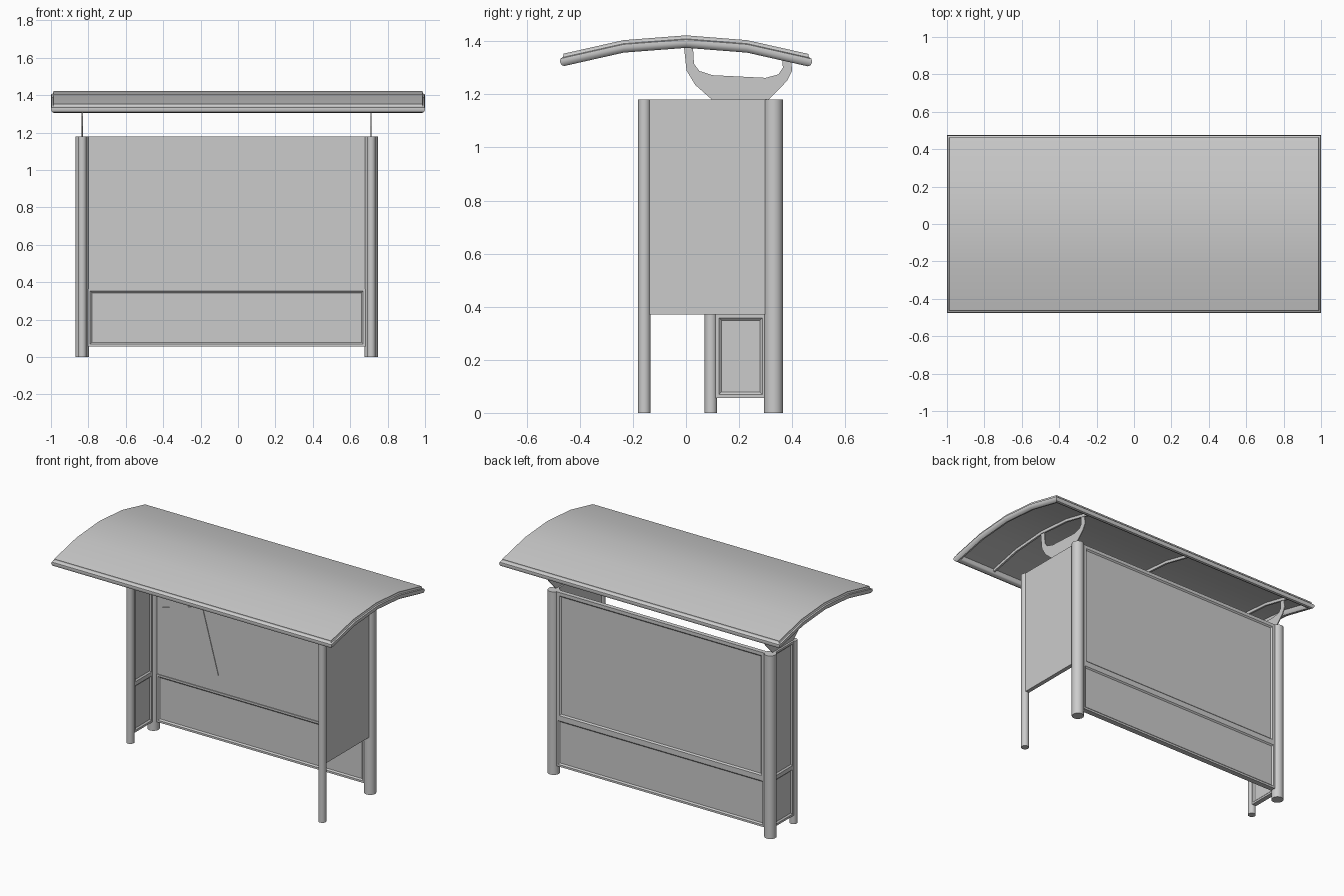
import bpy, bmesh
from mathutils import Vector, Matrix

if "Cube" in bpy.data.objects:
    bpy.data.objects.remove(bpy.data.objects["Cube"])

LEFT, RIGHT, BACK = -0.833, 0.712, 0.33
POST_TOP = 1.18


def finish(name, bm, smooth=False):
    bmesh.ops.recalc_face_normals(bm, faces=bm.faces[:])
    mesh = bpy.data.meshes.new(name)
    bm.to_mesh(mesh)
    bm.free()
    ob = bpy.data.objects.new(name, mesh)
    bpy.context.collection.objects.link(ob)
    if smooth:
        bpy.ops.object.select_all(action='DESELECT')
        ob.select_set(True)
        bpy.context.view_layer.objects.active = ob
        bpy.ops.object.shade_smooth_by_angle(angle=0.7)
    return ob


def post(name, x, y, r):
    bm = bmesh.new()
    bmesh.ops.create_cone(bm, cap_ends=True, segments=20, radius1=r, radius2=r,
                          depth=POST_TOP,
                          matrix=Matrix.Translation((x, y, POST_TOP / 2)))
    finish(name, bm, True)


def panel(name, lo, hi, normals=(), border=0.018, slope=0.012, depth=0.008):
    """Box between two corners, with recessed faces on the given sides."""
    lo, hi = Vector(lo), Vector(hi)
    bm = bmesh.new()
    bmesh.ops.create_cube(bm, size=1)
    for v in bm.verts:
        v.co = (lo + hi) / 2 + v.co * (hi - lo)
    bm.normal_update()
    faces = [f for f in bm.faces
             if any(f.normal.dot(Vector(n)) > 0.9 for n in normals)]
    if faces:
        bmesh.ops.inset_individual(bm, faces=faces, thickness=border)
        bmesh.ops.inset_individual(bm, faces=faces, thickness=slope, depth=-depth)
    finish(name, bm)


def prism(name, x, outline, width):
    """Extrude a (y, z) outline along x, centred on x."""
    bm = bmesh.new()
    f = bm.faces.new([bm.verts.new((x - width / 2, y, z)) for y, z in outline])
    new = bmesh.ops.extrude_face_region(bm, geom=[f])['geom']
    bmesh.ops.translate(bm, vec=(width, 0, 0),
                        verts=[v for v in new if isinstance(v, bmesh.types.BMVert)])
    return finish(name, bm)


# Posts
post("back_post_left", LEFT, BACK, 0.036)
post("back_post_right", RIGHT, BACK, 0.036)
post("front_post_left", LEFT, 0.094, 0.0235)
post("front_post_right", RIGHT, -0.157, 0.0235)

# Back wall: kick panel, main panel
x0, x1 = LEFT + 0.03, RIGHT - 0.03
both_y, both_x = ((0, 1, 0), (0, -1, 0)), ((1, 0, 0), (-1, 0, 0))
panel("back_kick_panel", (x0, BACK - 0.017, 0.057), (x1, BACK + 0.017, 0.365), both_y)
panel("back_wall_panel", (x0, BACK - 0.012, 0.365), (x1, BACK + 0.017, 1.18),
      ((0, 1, 0),), border=0.03)

# Side walls: short framed one on the left, deep raised one on the right
panel("left_kick_panel", (LEFT - 0.015, 0.112, 0.057), (LEFT + 0.015, 0.3, 0.37), both_x)
panel("left_wall_panel", (LEFT - 0.015, 0.112, 0.37), (LEFT + 0.015, 0.3, 1.18), both_x)
panel("right_wall_panel", (RIGHT - 0.013, -0.14, 0.37), (RIGHT + 0.013, 0.3, 1.18))

# Tilted poster on the inside of the back wall
bm = bmesh.new()
bm.faces.new([bm.verts.new((x, BACK - 0.016, z)) for x, z in
              [(-0.64, 0.395), (-0.36, 0.47), (-0.475, 0.885), (-0.76, 0.805)]])
new = bmesh.ops.extrude_face_region(bm, geom=bm.faces[:])['geom']
bmesh.ops.translate(bm, vec=(0, 0.004, 0),
                    verts=[v for v in new if isinstance(v, bmesh.types.BMVert)])
finish("poster", bm)

# Roof section: y stations and top heights
ARC = [(-0.475, 1.35), (-0.235, 1.404), (0, 1.422), (0.23, 1.404), (0.475, 1.349)]


def arc(inset, drop):
    pts = [(y, z - drop) for y, z in ARC]
    pts[0] = (pts[0][0] + inset, pts[0][1] + inset * 0.22)
    pts[-1] = (pts[-1][0] - inset, pts[-1][1] + inset * 0.22)
    return pts


roof = prism("roof_sheet", 0, arc(0.013, 0) + arc(0.013, 0.012)[::-1], 1.974)
bpy.ops.object.select_all(action='DESELECT')
roof.select_set(True)
bpy.context.view_layer.objects.active = roof
bpy.ops.object.shade_smooth_by_angle(angle=0.7)

# Rounded rim swept round the roof edge
section = [(0.013, 0.006), (0.010, 0.013), (0.002, 0.016), (0, 0.028), (0.006, 0.041),
           (0.016, 0.047), (0.028, 0.044), (0.034, 0.034), (0.034, 0.01)]
bm = bmesh.new()
rings = []
for inset, drop in section:
    side = arc(inset, drop)
    x = 1 - inset
    rings.append([bm.verts.new((x, y, z)) for y, z in side] +
                 [bm.verts.new((-x, y, z)) for y, z in side[::-1]])
for i, a in enumerate(rings):
    b = rings[(i + 1) % len(rings)]
    for j in range(len(a)):
        k = (j + 1) % len(a)
        bm.faces.new((a[j], a[k], b[k], b[j]))
finish("roof_rim", bm, True)

# Arched ribs under the roof
for label, x in (("left", LEFT), ("middle", (LEFT + RIGHT) / 2), ("right", RIGHT)):
    prism("roof_rib_" + label, x, arc(0.03, 0.011) + arc(0.03, 0.03)[::-1], 0.012)

# Thin crescent brackets carrying the roof
crescent = [(0.10, 1.178), (0.035, 1.235), (0.002, 1.29), (-0.01, 1.40), (0.025, 1.40),
            (0.03, 1.315), (0.05, 1.288), (0.10, 1.272), (0.30, 1.262), (0.348, 1.275),
            (0.365, 1.30), (0.36, 1.355), (0.393, 1.35), (0.40, 1.29), (0.38, 1.25),
            (0.31, 1.178)]
for label, x in (("left", LEFT), ("right", RIGHT)):
    prism("roof_bracket_" + label, x, crescent, 0.006)
